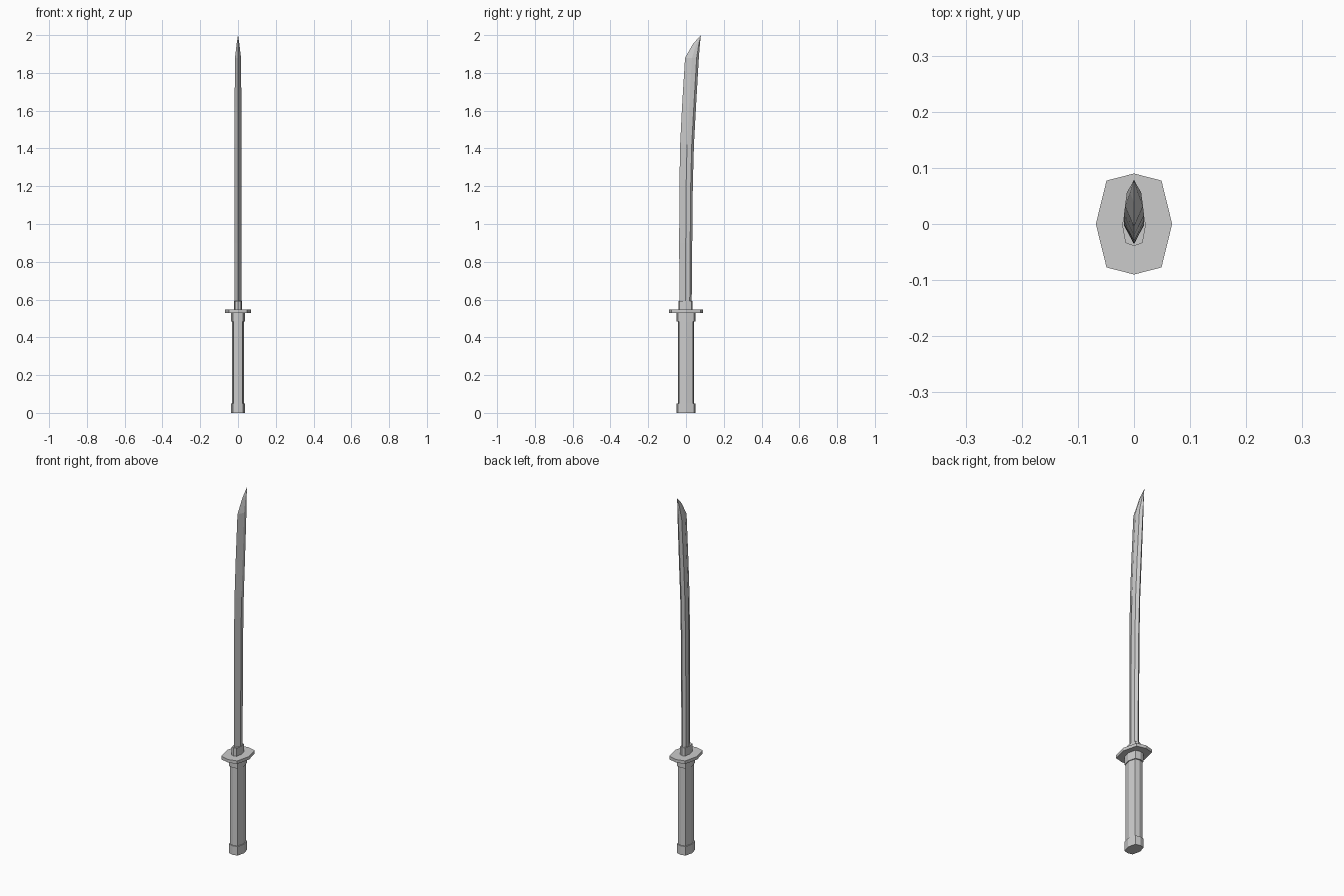
import bpy, bmesh

if "Cube" in bpy.data.objects:
    bpy.data.objects.remove(bpy.data.objects["Cube"])


def loft(name, rings, tip=None):
    """Skin a stack of equal-sized rings; close with caps or a tip point."""
    bm = bmesh.new()
    loops = [[bm.verts.new(p) for p in ring] for ring in rings]
    n = len(loops[0])
    for a, b in zip(loops, loops[1:]):
        for i in range(n):
            j = (i + 1) % n
            bm.faces.new((a[i], a[j], b[j], b[i]))
    bm.faces.new(loops[0][::-1])
    if tip:
        t = bm.verts.new(tip)
        for i in range(n):
            bm.faces.new((loops[-1][i], loops[-1][(i + 1) % n], t))
    else:
        bm.faces.new(loops[-1])
    bmesh.ops.recalc_face_normals(bm, faces=bm.faces)
    mesh = bpy.data.meshes.new(name)
    bm.to_mesh(mesh)
    bm.free()
    obj = bpy.data.objects.new(name, mesh)
    bpy.context.collection.objects.link(obj)
    return obj


def octagon(rx, ry, z, y=0):
    """Long eight-sided outline shared by the grip, collars and guard."""
    pts = [(1, 0), (.72, .86), (0, 1), (-.72, .86),
           (-1, 0), (-.72, -.86), (0, -1), (.72, -.86)]
    return [(rx * u, y + ry * v, z) for u, v in pts]


def prism(name, rx, ry, z0, z1, y=0):
    return loft(name, [octagon(rx, ry, z0, y), octagon(rx, ry, z1, y)])


# Hilt
prism("pommel_cap", .037, .049, 0, .05)
prism("grip", .032, .042, .05, .485)
prism("upper_collar", .037, .049, .485, .53)
prism("guard", .068, .09, .53, .547)
prism("blade_collar", .021, .037, .547, .592, -.002)


def blade_ring(edge, spine, z, half):
    """Sharp edge, wide side ridge and peaked spine."""
    w = spine - edge
    right = [(half, edge + .5 * w), (half * .8, spine - .16 * w)]
    return ([(0, edge, z)] + [(x, y, z) for x, y in right] + [(0, spine, z)]
            + [(-x, y, z) for x, y in reversed(right)])


# Curved blade: edge y, spine y, height, half thickness
stations = [(-.035, .030, .58, .018), (-.036, .033, .90, .018),
            (-.035, .036, 1.20, .018), (-.031, .042, 1.42, .018),
            (-.021, .053, 1.62, .018), (-.005, .068, 1.88, .016),
            (.038, .074, 1.955, .007)]
loft("blade", [blade_ring(*s) for s in stations], tip=(0, .079, 2.0))
